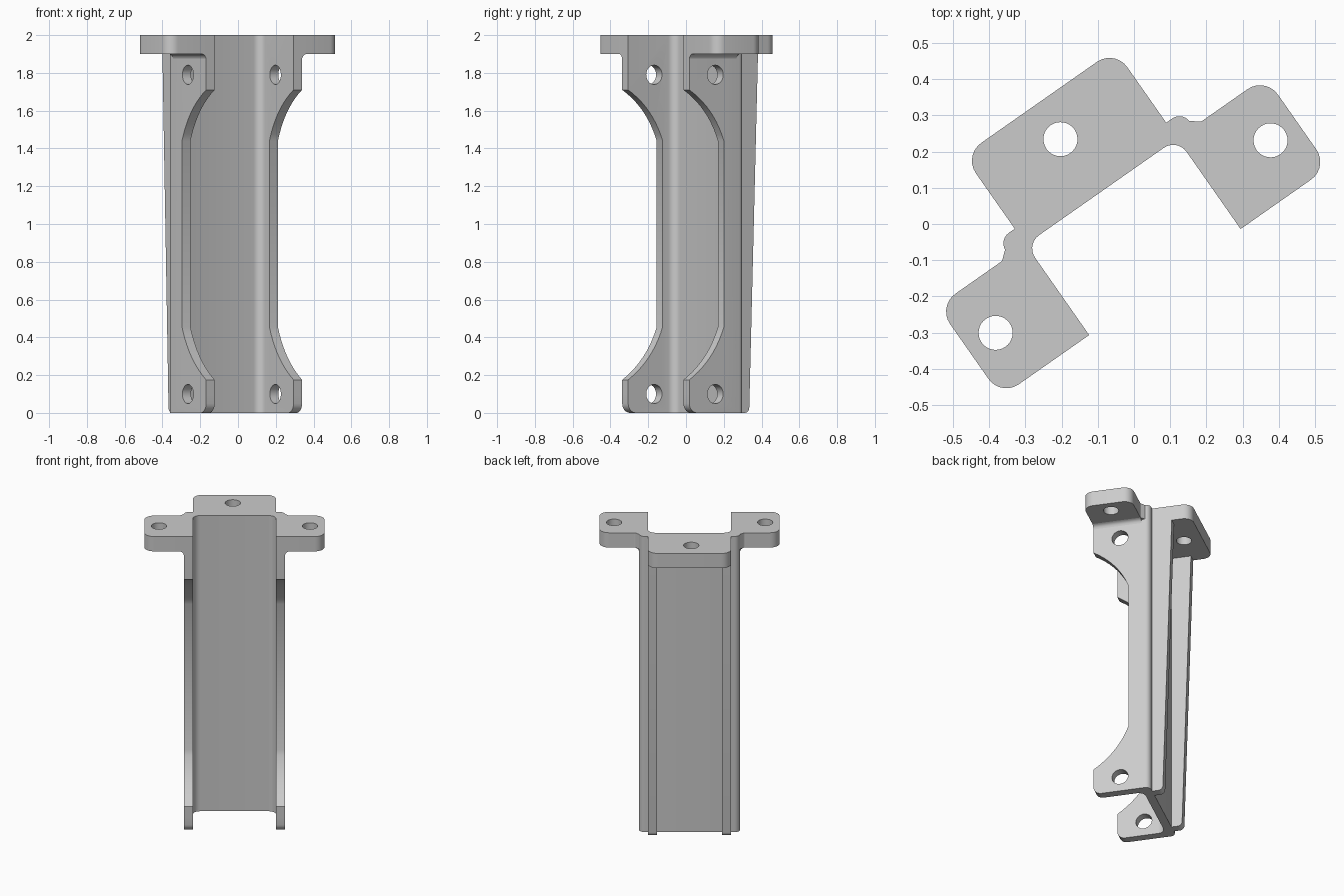
import bpy, bmesh, math
from mathutils import Matrix, Vector

cube = bpy.data.objects.get("Cube")
if cube:
    bpy.data.objects.remove(cube, do_unlink=True)

grey = bpy.data.materials.new("light grey")
grey.use_nodes = True
grey.diffuse_color = (0.6, 0.6, 0.6, 1)
grey.node_tree.nodes["Principled BSDF"].inputs["Base Color"].default_value = (0.6, 0.6, 0.6, 1)

# Main dimensions, in the bracket's own axes
INNER, OUTER, TOP = 0.255, 0.31, 2.0
FRONT, WEB, BACK = -0.18, 0.125, 0.178
FLANGE = 1.9
TURN = Matrix.Rotation(math.radians(35), 4, "Z")
PLACE = TURN @ Matrix.Translation((-0.022, 0, 0))


def rounded(points, steps=7):
    """Outline with each (a, b, radius) corner filleted."""
    out = []
    for i, (a, b, r) in enumerate(points):
        p = Vector((a, b))
        if r == 0:
            out.append(p)
            continue
        d1 = (Vector(points[i - 1][:2]) - p).normalized()
        d2 = (Vector(points[(i + 1) % len(points)][:2]) - p).normalized()
        half = d1.angle(d2) / 2
        centre = p + (d1 + d2).normalized() * r / math.sin(half)
        s = p + d1 * r / math.tan(half) - centre
        e = p + d2 * r / math.tan(half) - centre
        sweep = s.angle(e)
        for k in range(steps + 1):
            t = k / steps
            out.append(centre + (s * math.sin((1 - t) * sweep) + e * math.sin(t * sweep)) / math.sin(sweep))
    return out


def curve(a, c, b, steps=10):
    a, c, b = Vector(a), Vector(c), Vector(b)
    return [a * (1 - t) ** 2 + c * 2 * t * (1 - t) + b * t * t
            for t in (k / steps for k in range(steps + 1))]


def circle(a, b, r, n=32):
    return [Vector((a + r * math.cos(k * math.tau / n), b + r * math.sin(k * math.tau / n)))
            for k in range(n)]


def prism(name, outline, axis, lo, hi, side=1):
    """Extrude an outline along an axis; side -1 mirrors it across the bracket."""
    place = {"z": lambda p, d: (side * p.x, p.y, d),
             "x": lambda p, d: (side * d, p.x, p.y),
             "y": lambda p, d: (side * p.x, d, p.y)}[axis]
    bm = bmesh.new()
    rings = [[bm.verts.new(place(p, d)) for p in outline] for d in (lo, hi)]
    for ring in rings:
        bm.faces.new(ring)
    n = len(outline)
    for i in range(n):
        j = (i + 1) % n
        bm.faces.new((rings[0][i], rings[0][j], rings[1][j], rings[1][i]))
    bmesh.ops.recalc_face_normals(bm, faces=bm.faces)
    mesh = bpy.data.meshes.new(name)
    bm.to_mesh(mesh)
    bm.free()
    mesh.materials.append(grey)
    obj = bpy.data.objects.new(name, mesh)
    bpy.context.collection.objects.link(obj)
    return obj


def cut(obj, cutter, operation="DIFFERENCE"):
    cutter.hide_render = True
    mod = obj.modifiers.new("cut", "BOOLEAN")
    mod.operation, mod.solver, mod.object = operation, "EXACT", cutter
    bpy.context.view_layer.objects.active = obj
    bpy.ops.object.modifier_apply(modifier=mod.name)
    bpy.data.objects.remove(cutter, do_unlink=True)


# Channel: U section, trimmed to the lugged side outline
section = rounded([(-OUTER, FRONT - 0.1, 0), (-INNER, FRONT - 0.1, 0),
                   (-INNER, WEB, 0.045), (INNER, WEB, 0.045),
                   (INNER, FRONT - 0.1, 0), (OUTER, FRONT - 0.1, 0),
                   (OUTER, BACK, 0.035), (-OUTER, BACK, 0.035)])
channel = prism("channel", section, "z", -0.1, TOP + 0.1)
side_outline = rounded([(FRONT, TOP, 0), (0.3, TOP, 0), (0.3, 0, 0), (FRONT, 0, 0.05), (FRONT, 0.1, 0)])
side_outline += curve((FRONT, 0.175), (-0.02, 0.28), (0.043, 0.455))
side_outline += curve((0.043, 1.44), (-0.02, 1.614), (FRONT, 1.71))
cut(channel, prism("side_trim", side_outline, "x", -0.5, 0.5), "INTERSECT")
for height in (0.1, 1.79):
    cut(channel, prism("lug_hole", circle(-0.012, height, 0.051), "x", -0.5, 0.5))
parts = [channel]

# Rear mounting plate
rear = rounded([(-INNER, BACK, 0), (INNER, BACK, 0), (INNER, 0.425, 0.06), (-INNER, 0.425, 0.06)])
rear_plate = prism("rear_plate", rear, "z", FLANGE, TOP)
cut(rear_plate, prism("plate_hole", circle(-0.01, 0.308, 0.047), "z", 1.8, 2.1))
parts.append(rear_plate)

# Side ears, their fillets and the tapered rear ribs
ear = rounded([(OUTER, FRONT, 0), (0.552, FRONT, 0.06), (0.552, WEB, 0.06),
               (0.335, WEB, 0.015), (OUTER, 0.146, 0)])
rib = rounded([(BACK, 0, 0), (0.245, 0, 0.03), (0.302, FLANGE, 0), (BACK, FLANGE, 0)])
fillet = [Vector((OUTER, FLANGE))] + curve((OUTER, FLANGE - 0.025), (OUTER + 0.005, FLANGE - 0.005),
                                           (OUTER + 0.025, FLANGE), 5)
for side, word in ((1, "left"), (-1, "right")):
    plate = prism(word + "_ear", ear, "z", FLANGE, TOP, side)
    cut(plate, prism("ear_hole", circle(0.463, -0.027, 0.047), "z", 1.8, 2.1, side))
    parts += [plate,
              prism(word + "_ear_fillet", fillet, "y", FRONT, WEB, side),
              prism(word + "_rear_rib", rib, "x", 0.2, INNER, side)]

# Turn into place and shade
bpy.ops.object.select_all(action="DESELECT")
for part in parts:
    part.data.transform(PLACE)
    part.select_set(True)
bpy.context.view_layer.objects.active = channel
bpy.ops.object.shade_smooth_by_angle(angle=math.radians(30))
